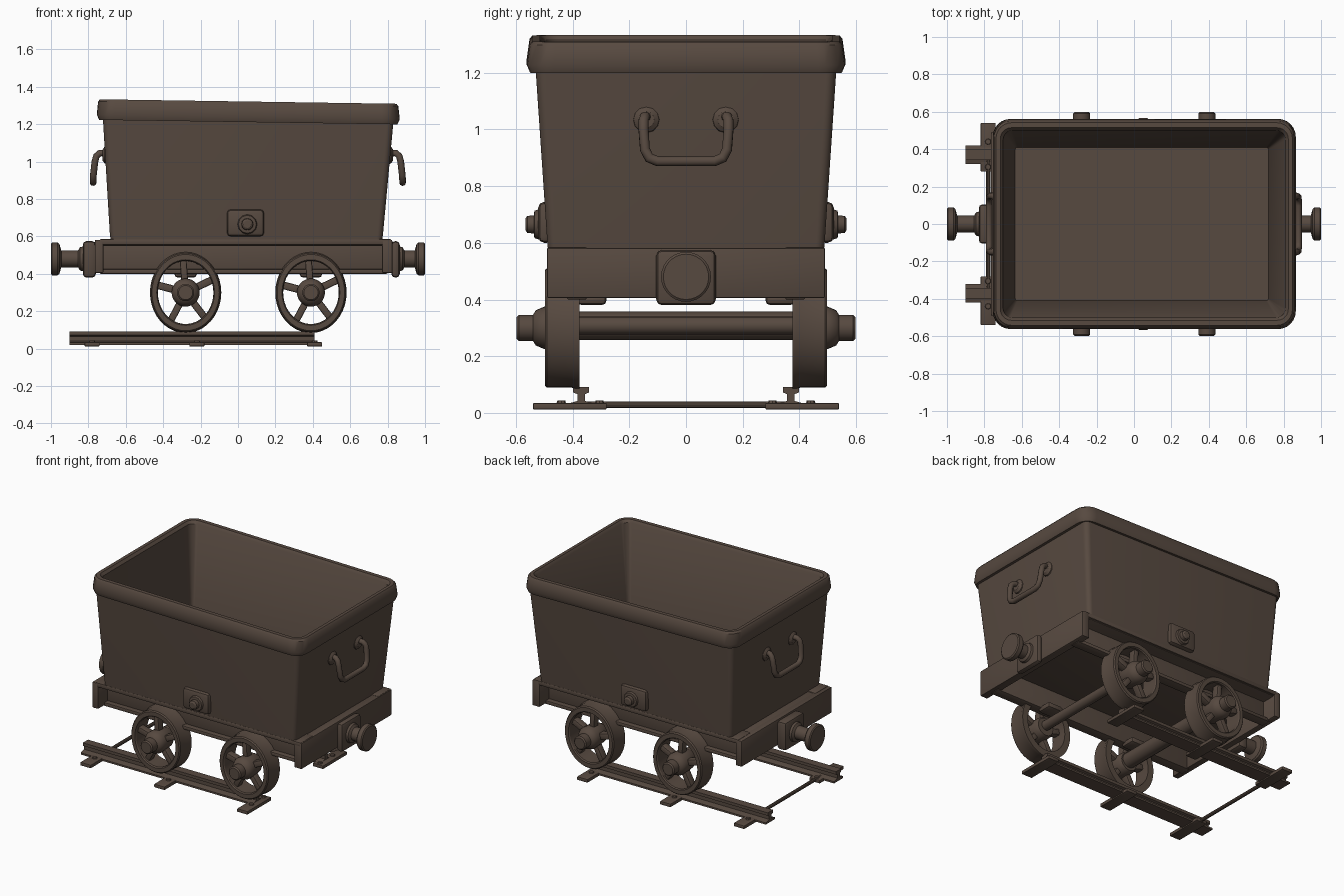
import bpy, bmesh, math
from mathutils import Matrix, Vector

cube = bpy.data.objects.get("Cube")
if cube:
    bpy.data.objects.remove(cube, do_unlink=True)

iron = bpy.data.materials.new("dark_brown_iron")
iron.use_nodes = True
colour = (0.095, 0.067, 0.051, 1)
iron.diffuse_color = colour
iron.node_tree.nodes["Principled BSDF"].inputs["Base Color"].default_value = colour


def finish(bm, name):
    bmesh.ops.recalc_face_normals(bm, faces=bm.faces)
    mesh = bpy.data.meshes.new(name)
    bm.to_mesh(mesh)
    bm.free()
    mesh.materials.append(iron)
    ob = bpy.data.objects.new(name, mesh)
    bpy.context.collection.objects.link(ob)
    bpy.ops.object.select_all(action="DESELECT")
    ob.select_set(True)
    bpy.context.view_layer.objects.active = ob
    bpy.ops.object.shade_smooth_by_angle(angle=math.radians(35))
    return ob


def box(name, x, y, z, bevel=0.006):
    """Box from three (low, high) ranges."""
    bm = bmesh.new()
    bmesh.ops.create_cube(bm, size=1)
    for v in bm.verts:
        v.co = Vector([(a + b) / 2 + c * (b - a) for (a, b), c in zip((x, y, z), v.co)])
    bmesh.ops.bevel(bm, geom=bm.edges[:], offset=bevel, segments=2, profile=0.5, affect="EDGES")
    return finish(bm, name)


def loft(name, loops, caps=True):
    """Skin between equal-length loops of points."""
    bm = bmesh.new()
    rings = [[bm.verts.new(p) for p in loop] for loop in loops]
    pairs = list(zip(rings, rings[1:]))
    if not caps:
        pairs.append((rings[-1], rings[0]))
    for a, b in pairs:
        for i in range(len(a)):
            j = (i + 1) % len(a)
            bm.faces.new((a[i], a[j], b[j], b[i]))
    if caps:
        bm.faces.new(rings[0])
        bm.faces.new(rings[-1])
    return finish(bm, name)


def turned(name, centre, axis, profile, caps=True, sides=28):
    """Lathe (distance, radius) pairs along an axis."""
    rot = Vector(axis).to_track_quat("Z", "Y").to_matrix()
    loops = []
    for d, r in profile:
        loops.append([Vector(centre) + rot @ Vector((r * math.cos(t), r * math.sin(t), d))
                      for t in (math.tau * i / sides for i in range(sides))])
    return loft(name, loops, caps)


def rounded_rect(x0, x1, hy, z, r, steps=6):
    points = []
    corners = ((x1 - r, hy - r, 0), (x0 + r, hy - r, 1), (x0 + r, r - hy, 2), (x1 - r, r - hy, 3))
    for cx, cy, q in corners:
        for k in range(steps + 1):
            t = (q + k / steps) * math.pi / 2
            px, py = cx + r * math.cos(t), cy + r * math.sin(t)
            tilt = -0.015 * px if z > 1 else 0
            points.append((px, py, z + tilt))
    return points


def tube(name, points, radius):
    curve = bpy.data.curves.new(name, "CURVE")
    curve.dimensions = "3D"
    spline = curve.splines.new("POLY")
    spline.points.add(len(points) - 1)
    for p, co in zip(spline.points, points):
        p.co = (*co, 1)
    curve.bevel_depth = radius
    curve.bevel_resolution = 3
    curve.use_fill_caps = True
    curve.materials.append(iron)
    ob = bpy.data.objects.new(name, curve)
    bpy.context.collection.objects.link(ob)


# Tub: flared outer wall, rolled rim, sloping inner wall and floor
loft("tub", [
    rounded_rect(-0.68, 0.77, 0.487, 0.575, 0.03),
    rounded_rect(-0.685, 0.775, 0.49, 0.61, 0.03),
    rounded_rect(-0.722, 0.83, 0.53, 1.215, 0.035),
    rounded_rect(-0.742, 0.852, 0.55, 1.212, 0.08),
    rounded_rect(-0.755, 0.865, 0.562, 1.24, 0.095),
    rounded_rect(-0.748, 0.857, 0.552, 1.31, 0.09),
    rounded_rect(-0.738, 0.847, 0.542, 1.322, 0.085),
    rounded_rect(-0.715, 0.825, 0.515, 1.322, 0.06),
    rounded_rect(-0.70, 0.81, 0.50, 1.305, 0.05),
    rounded_rect(-0.635, 0.718, 0.41, 0.625, 0.012),
])

# Underframe: deck, end beams and open-sided channel beams
box("deck", (-0.74, 0.82), (-0.48, 0.48), (0.55, 0.58))
box("left_end_beam", (0.77, 0.825), (-0.49, 0.49), (0.405, 0.582))
box("right_end_beam", (-0.765, -0.72), (-0.49, 0.49), (0.405, 0.582))
for s, side in ((-1, "front"), (1, "back")):
    def span(a, b):
        return tuple(sorted((s * a, s * b)))
    box(side + "_channel_web", (-0.74, 0.80), span(0.35, 0.385), (0.41, 0.57))
    box(side + "_channel_top", (-0.74, 0.82), span(0.35, 0.49), (0.555, 0.585))
    box(side + "_channel_bottom", (-0.74, 0.80), span(0.35, 0.42), (0.40, 0.425))

    # Side latch plate and bolt
    box(side + "_latch_plate", (-0.06, 0.14), span(0.47, 0.522), (0.60, 0.745), 0.022)
    turned(side + "_latch_bolt", (0.05, s * 0.515, 0.665), (0, s, 0),
           [(0, 0.055), (0.02, 0.048), (0.022, 0.032), (0.045, 0.03), (0.052, 0.02)], sides=12)

    # Rail with foot, web and head
    profile = [(-0.05, 0.02), (0.05, 0.02), (0.05, 0.032), (0.013, 0.042), (0.013, 0.066),
               (0.028, 0.072), (0.028, 0.092), (-0.028, 0.092), (-0.028, 0.072),
               (-0.013, 0.066), (-0.013, 0.042), (-0.05, 0.032)]
    loft(side + "_rail", [[(x, s * 0.37 + y, z) for y, z in profile] for x in (-0.90, 0.41)])
    for x in (-0.78, -0.22, 0.41):
        box(side + "_rail_foot", (x - 0.04, x + 0.04), span(0.28, 0.54), (0.012, 0.035), 0.004)
        for y in (0.305, 0.44):
            turned(side + "_rail_bolt", (x, s * y, 0.03), (0, 0, 1), [(0, 0.018), (0.013, 0.014)], sides=8)

    # Wheels: flanged rim, five spokes, hub and end cap
    for x in (-0.28, 0.39):
        centre = Vector((x, s * 0.39, 0.30))
        stretch = (Matrix.Translation(centre) @ Matrix.Diagonal((0.9, 1, 1.02, 1))
                   @ Matrix.Translation(-centre))
        rim = turned(side + "_wheel_rim", centre, (0, s, 0),
                     [(-0.015, 0.165), (-0.015, 0.212), (0.0, 0.212), (0.012, 0.207), (0.10, 0.207),
                      (0.108, 0.20), (0.108, 0.172), (0.10, 0.166)], caps=False, sides=40)
        rim.data.transform(stretch)
        for k in range(5):
            t = math.radians(95 + 72 * k)
            spoke = box(side + "_spoke", (0.03, 0.175), (-0.02, 0.02), (-0.026, 0.026), 0.008)
            turn = Matrix.Rotation(-t, 4, "Y")
            spoke.data.transform(stretch @ Matrix.Translation(centre + Vector((0, s * 0.06, 0)))
                                 @ turn @ Matrix.Rotation(math.pi / 2, 4, "X"))
        turned(side + "_hub", centre, (0, s, 0),
               [(-0.01, 0.06), (0.01, 0.07), (0.11, 0.075), (0.14, 0.062), (0.15, 0.046),
                (0.20, 0.046), (0.208, 0.038)])
        # Axle bearing bracket
        box(side + "_bearing_bracket", (x - 0.06, x + 0.06), span(0.28, 0.385), (0.38, 0.42), 0.018)

# Axles and the tie rod between the rails
for x, r in ((-0.28, 0.05), (0.39, 0.032)):
    turned("axle", (x, -0.40, 0.308), (0, 1, 0), [(0, r), (0.8, r)], sides=16)
turned("tie_rod", (-0.78, -0.37, 0.028), (0, 1, 0), [(0, 0.012), (0.74, 0.012)], sides=10)

# Buffers and lifting handles on both ends
for s, end, face, depth, wall in ((1, "left", 0.82, 0.045, 0.81), (-1, "right", 0.76, 0.07, 0.705)):
    tip = 1 - face
    box(end + "_buffer_plate", tuple(sorted((s * face, s * (face + depth)))),
        (-0.105, 0.105), (0.38, 0.575), 0.02)
    turned(end + "_buffer", (s * face, 0, 0.48), (s, 0, 0),
           [(depth - 0.01, 0.068), (depth + 0.015, 0.062), (depth + 0.025, 0.045),
            (tip - 0.055, 0.045), (tip - 0.045, 0.08), (tip - 0.035, 0.088),
            (tip - 0.006, 0.088), (tip, 0.08)])
    half = [(0, 0.14, 1.045), (0.035, 0.145, 1.045), (0.052, 0.15, 1.03), (0.06, 0.15, 1.0),
            (0.068, 0.145, 0.93), (0.07, 0.13, 0.90), (0.07, 0.10, 0.888)]
    path = half + [(x, -y, z) for x, y, z in reversed(half)]
    tube(end + "_handle", [(s * (wall + x), y, z) for x, y, z in path], 0.018)
    for y in (-0.14, 0.14):
        turned(end + "_handle_mount", (s * (wall - 0.01), y, 1.035), (s, 0, 0),
               [(0, 0.05), (0.018, 0.045), (0.03, 0.028)], sides=12)
